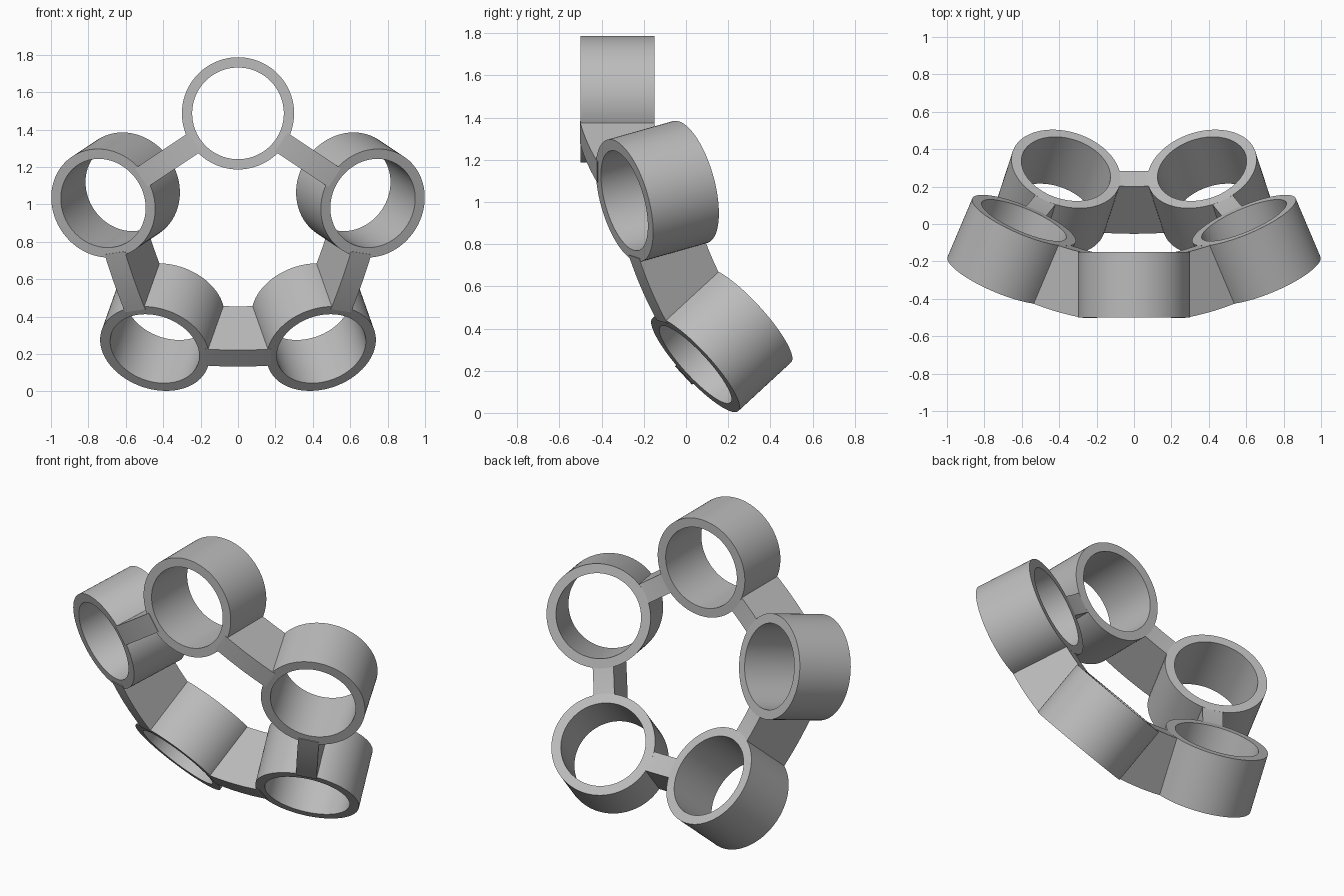
import bpy, bmesh
from math import radians, sin, cos, asin, pi
from mathutils import Vector, Matrix

cube = bpy.data.objects.get("Cube")
if cube:
    bpy.data.objects.remove(cube, do_unlink=True)

# Five tubes point at one focus, spaced evenly around a tilted axis
TILT = radians(23.4)
FOCUS = Vector((0, 1.408, 1.487))
FRONT, DEPTH = 1.908, 0.35
OUTER, INNER = 0.3, 0.245
BACK = FRONT - DEPTH
SHELL_OUT = (FRONT ** 2 + OUTER ** 2) ** 0.5
SHELL_IN = (BACK ** 2 + OUTER ** 2) ** 0.5
STRUT_WIDTH = 0.12
STRUT_END = 0.277   # strut ends sit inside the tube walls

grey = bpy.data.materials.new("plain grey")
grey.use_nodes = True
grey.diffuse_color = (0.5, 0.5, 0.5, 1)
grey.node_tree.nodes["Principled BSDF"].inputs["Base Color"].default_value = (0.5, 0.5, 0.5, 1)


def finish(name, bm):
    bmesh.ops.recalc_face_normals(bm, faces=bm.faces)
    mesh = bpy.data.meshes.new(name)
    bm.to_mesh(mesh)
    bm.free()
    mesh.materials.append(grey)
    ob = bpy.data.objects.new(name, mesh)
    bpy.context.collection.objects.link(ob)
    bpy.ops.object.select_all(action='DESELECT')
    ob.select_set(True)
    bpy.context.view_layer.objects.active = ob
    bpy.ops.object.shade_smooth_by_angle(angle=radians(30))


def frame(x, y, z):
    m = Matrix((x, y, z)).transposed().to_4x4()
    m.translation = FOCUS
    return m


def ring(name, axis):
    # Wall section spun around the tube axis
    bm = bmesh.new()
    section = [(INNER, FRONT), (OUTER, FRONT), (OUTER, BACK), (INNER, BACK)]
    verts = [bm.verts.new((r, 0, -d)) for r, d in section]
    edges = [bm.edges.new((verts[i], verts[(i + 1) % 4])) for i in range(4)]
    bmesh.ops.spin(bm, geom=verts + edges, cent=(0, 0, 0), axis=(0, 0, 1),
                   angle=2 * pi, steps=96, use_merge=True)
    bmesh.ops.remove_doubles(bm, verts=bm.verts, dist=0.0001)
    side = axis.cross(Vector((1, 0, 0))).normalized()
    bm.transform(frame(side.cross(axis), side, axis))
    finish(name, bm)


def strut(name, a, b):
    # Curved bar along the great circle between two neighbouring tubes
    mid = (a + b).normalized()
    across = a.cross(b).normalized()
    along = across.cross(mid)
    half = a.angle(b) / 2
    bm = bmesh.new()
    outline = []
    steps = 16
    for radius, way in ((SHELL_OUT, 1), (SHELL_IN, -1)):
        reach = half - asin(STRUT_END / radius)
        for i in range(steps + 1):
            t = way * reach * (2 * i / steps - 1)
            outline.append(bm.verts.new((radius * sin(t), -STRUT_WIDTH / 2, -radius * cos(t))))
    face = bm.faces.new(outline)
    geom = bmesh.ops.extrude_face_region(bm, geom=[face])["geom"]
    bmesh.ops.translate(bm, vec=(0, STRUT_WIDTH, 0),
                        verts=[v for v in geom if isinstance(v, bmesh.types.BMVert)])
    bm.transform(frame(along, across, mid))
    finish(name, bm)


# Tube axes, starting at the top and going round
main_axis = Vector((0, cos(TILT), sin(TILT)))
axes = [Matrix.Rotation(radians(72 * k), 3, main_axis) @ Vector((0, 1, 0)) for k in range(5)]
names = ["top", "upper_left", "lower_left", "lower_right", "upper_right"]
if axes[1].x > 0:
    names[1:] = names[:0:-1]

for k in range(5):
    ring(names[k] + "_ring", axes[k])
    n = (k + 1) % 5
    strut(names[k] + "_to_" + names[n] + "_strut", axes[k], axes[n])
